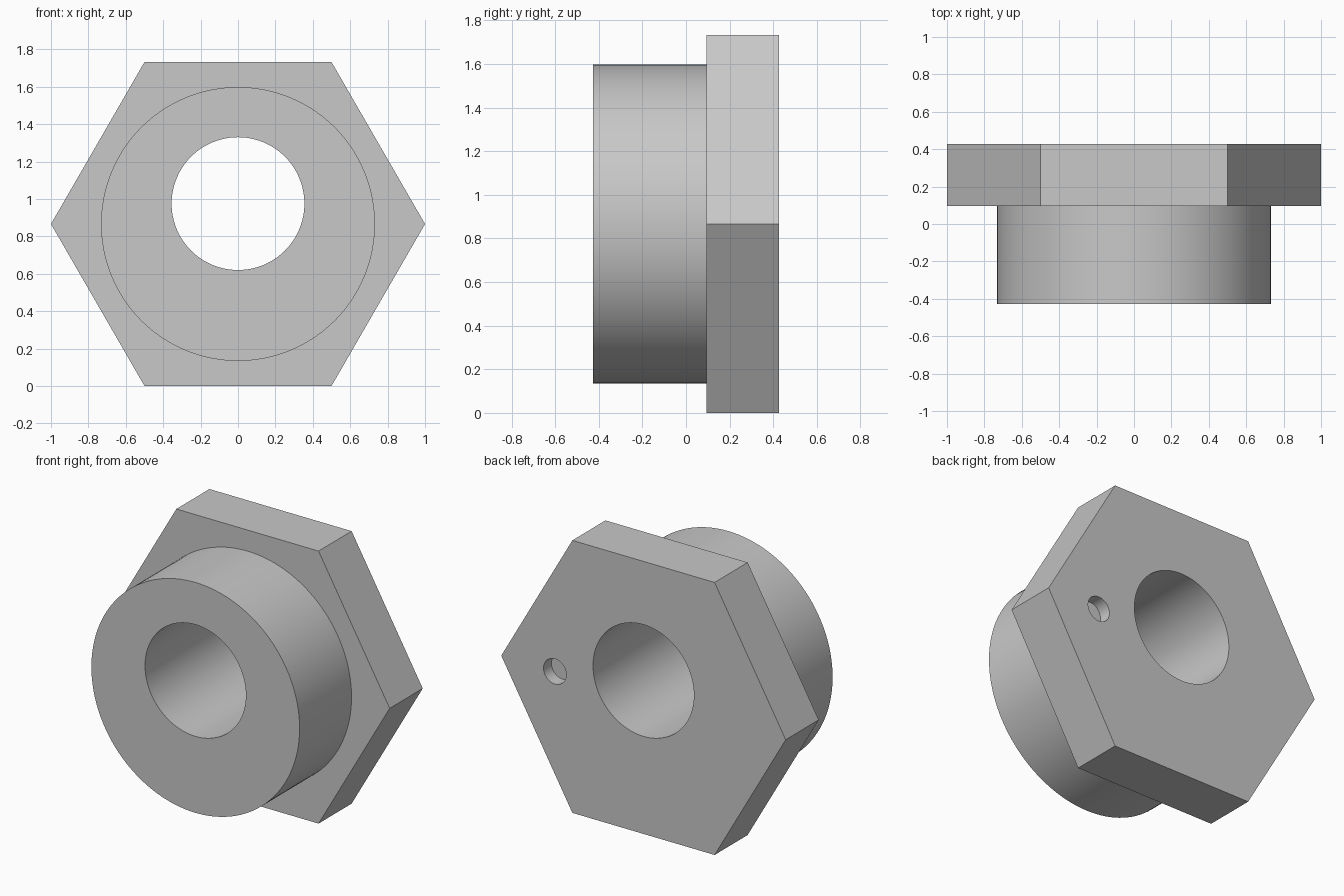
import bpy
import math

# Remove the default cube
old = bpy.data.objects.get("Cube")
if old:
    bpy.data.objects.remove(old, do_unlink=True)

# Main dimensions
CENTRE_Z = math.sqrt(3) / 2
FRONT, STEP, BACK = -0.427, 0.095, 0.427

# Plain grey metal
grey = bpy.data.materials.new("grey metal")
grey.use_nodes = True
colour = (0.58, 0.58, 0.58, 1)
grey.diffuse_color = colour
grey.node_tree.nodes["Principled BSDF"].inputs["Base Color"].default_value = colour


def prism(name, sides, radius, y0, y1, x=0, z=CENTRE_Z, turn=0):
    """Regular prism running along y from y0 to y1."""
    bpy.ops.mesh.primitive_cylinder_add(vertices=sides, radius=radius, depth=y1 - y0)
    obj = bpy.context.object
    obj.name = name
    obj.rotation_euler = (math.pi / 2, turn, 0)
    obj.location = (x, (y0 + y1) / 2, z)
    bpy.ops.object.transform_apply(location=True, rotation=True, scale=True)
    obj.data.materials.append(grey)
    return obj


def combine(target, tool, operation):
    """Apply a boolean to the target and discard the tool."""
    mod = target.modifiers.new(tool.name, 'BOOLEAN')
    mod.operation = operation
    mod.solver = 'EXACT'
    mod.object = tool
    bpy.ops.object.select_all(action='DESELECT')
    target.select_set(True)
    bpy.context.view_layer.objects.active = target
    bpy.ops.object.modifier_apply(modifier=mod.name)
    bpy.data.objects.remove(tool, do_unlink=True)


# Hexagonal flange with points to the left and right
bushing = prism("hex_flange_bushing", 6, 1, STEP, BACK, turn=math.pi / 6)

# Round barrel at the front
combine(bushing, prism("barrel", 128, 0.732, FRONT, STEP + 0.1), 'UNION')

# Off-centre through bore
combine(bushing, prism("bore", 96, 0.355, FRONT - 0.2, BACK + 0.2, z=0.975), 'DIFFERENCE')

# Shallow blind pin hole in the back
combine(bushing, prism("pin_hole", 48, 0.08, BACK - 0.08, BACK + 0.2, x=0.623), 'DIFFERENCE')

bpy.ops.object.shade_smooth_by_angle(angle=math.radians(30))
